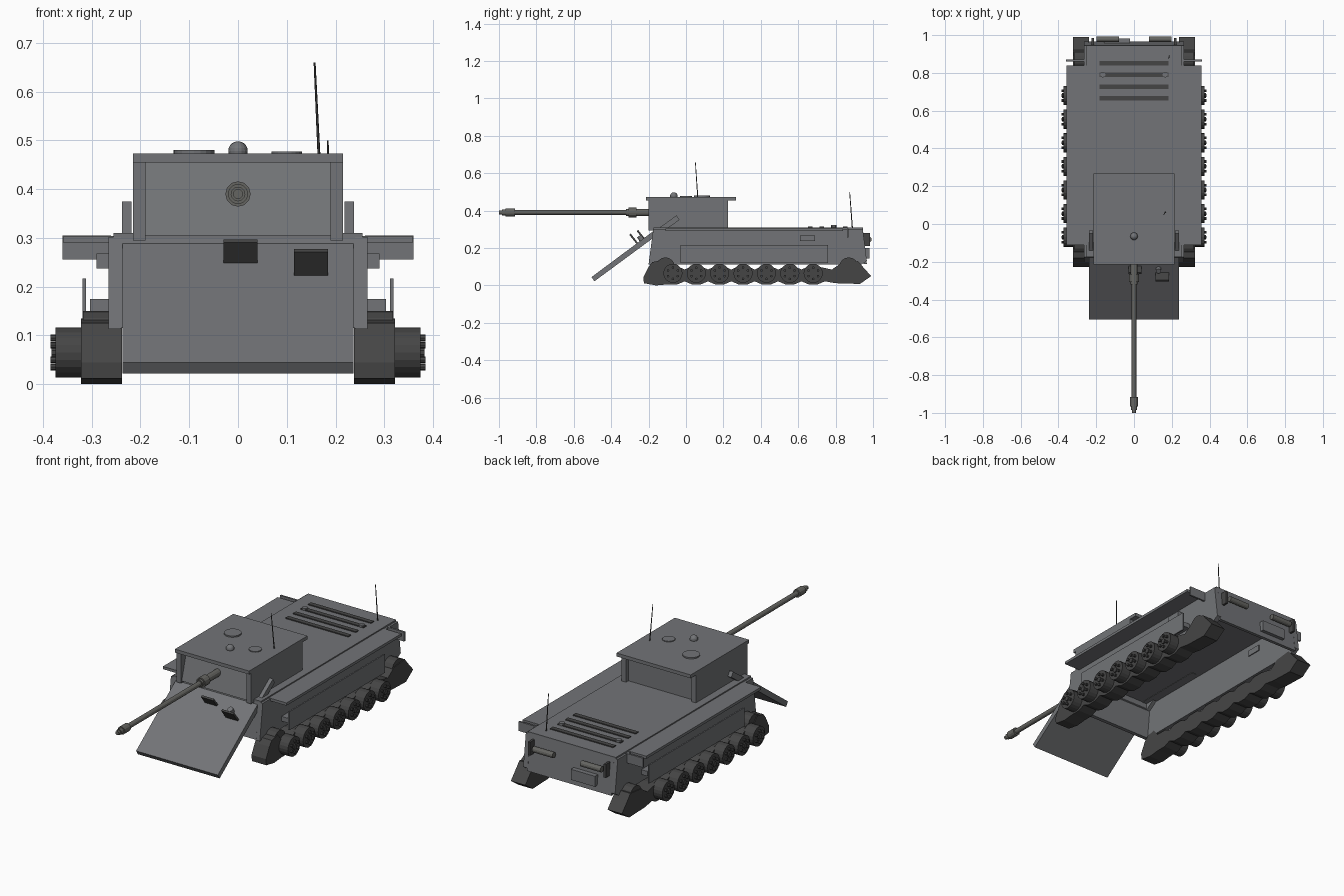
import bpy, bmesh, math
from mathutils import Vector, Matrix

if "Cube" in bpy.data.objects:
    bpy.data.objects.remove(bpy.data.objects["Cube"])


def material(name, v):
    m = bpy.data.materials.new(name)
    m.diffuse_color = (*v, 1)
    m.use_nodes = True
    m.node_tree.nodes["Principled BSDF"].inputs["Base Color"].default_value = m.diffuse_color
    return m


DARK = material("dark_rubber", (0.06, 0.06, 0.06))
STEEL = material("gun_steel", (0.13, 0.13, 0.12))
ARMOUR = material("armour_grey", (0.17, 0.175, 0.185))


def finish(name, bm, mat=ARMOUR):
    bmesh.ops.recalc_face_normals(bm, faces=bm.faces)
    me = bpy.data.meshes.new(name)
    bm.to_mesh(me)
    bm.free()
    me.materials.append(mat)
    ob = bpy.data.objects.new(name, me)
    bpy.context.collection.objects.link(ob)
    return ob


def box(name, x, y, z, mat=ARMOUR, tilt=0):
    """Box from three (min, max) ranges, tilted about x through its centre."""
    bm = bmesh.new()
    size = [r[1] - r[0] for r in (x, y, z)]
    mid = Vector([(r[0] + r[1]) / 2 for r in (x, y, z)])
    m = Matrix.Translation(mid) @ Matrix.Rotation(tilt, 4, 'X') @ Matrix.Diagonal((*size, 1))
    bmesh.ops.create_cube(bm, size=1, matrix=m)
    return finish(name, bm, mat)


def prism(name, profile, x0, x1, mat=ARMOUR):
    """Side profile (y, z) extruded along x."""
    bm = bmesh.new()
    f = bm.faces.new([bm.verts.new((x0, y, z)) for y, z in profile])
    new = bmesh.ops.extrude_face_region(bm, geom=[f])['geom']
    bmesh.ops.translate(bm, vec=(x1 - x0, 0, 0),
                        verts=[v for v in new if isinstance(v, bmesh.types.BMVert)])
    return finish(name, bm, mat)


def add_rod(bm, a, b, r, n=12, r2=None):
    a, b = Vector(a), Vector(b)
    d = b - a
    m = Matrix.Translation((a + b) / 2) @ d.to_track_quat('Z', 'Y').to_matrix().to_4x4()
    bmesh.ops.create_cone(bm, cap_ends=True, segments=n, radius1=r,
                          radius2=r if r2 is None else r2, depth=d.length, matrix=m)


def rod(name, a, b, r, n=12, mat=ARMOUR, r2=None):
    bm = bmesh.new()
    add_rod(bm, a, b, r, n, r2)
    return finish(name, bm, mat)


def mirrored(ob):
    """Mirror a part across x = 0."""
    m = ob.modifiers.new("mirror", 'MIRROR')
    m.use_axis = (True, False, False)
    return ob


# Hull shell, open underneath
prism("hull_deck", [(-.175, .297), (-.175, .31), (.945, .31), (.945, .297)], -.255, .255)
mirrored(prism("hull_side", [(-.175, .302), (.945, .302), (.967, .13), (.94, .113), (-.2, .113)], .24, .266))
prism("hull_front", [(-.175, .30), (-.16, .30), (-.18, .115), (-.2, .115)], -.245, .245)
prism("hull_rear", [(.945, .305), (.93, .305), (.95, .115), (.967, .115)], -.245, .245)

# Sloping front plate, its struts and two tilted vision plates
prism("glacis_plate", [(-.505, .045), (-.49, .022), (-.16, .265), (-.175, .29)], -.237, .237)
mirrored(prism("plate_strut", [(-.175, .285), (-.16, .262), (-.035, .35), (-.05, .375)], .218, .238))
for i, (x, y, z) in enumerate([(.005, -.235, .262), (.15, -.275, .243)]):
    box(f"vision_plate_{i}", (x - .035, x + .035), (y - .005, y + .005),
        (z - .04, z + .04), DARK, math.radians(38))
rod("plate_knob", (.13, -.225, .225), (.13, -.25, .265), .014)

# Fenders, flaps, skirts and the rail above the wheels
mirrored(box("fender", (.25, .358), (-.11, .84), (.29, .304)))
mirrored(box("mud_flap", (.26, .36), (.86, .87), (.256, .305)))
mirrored(box("side_skirt", (.312, .319), (-.03, .76), (.12, .217)))
mirrored(box("wheel_rail", (.26, .303), (-.02, .75), (.15, .175)))
mirrored(box("side_stowage", (.235, .29), (.61, .69), (.237, .268)))

# Tracks with a wavy lower run
wheel_y = [-.07 + .125 * i for i in range(7)]
low = [(-.225, .012), (-.16, 0)]
for y in wheel_y:
    low += [(y - .025, .006), (y + .025, .006), (y + .0625, .022)]
low += [(.80, .012), (.93, .008), (.99, .05)]
high = [(.945, .1), (.92, .13), (.83, .12), (.78, .085)]
for y in reversed(wheel_y):
    high += [(y + .03, .1), (y - .03, .1), (y - .0625, .085)]
high = high[:-1] + [(-.13, .135), (-.18, .125), (-.2, .1), (-.228, .045)]
mirrored(prism("track", low + high, .238, .322, DARK))
for name, y in (("front_sprocket", -.11), ("rear_sprocket", .87)):
    mirrored(rod(name, (.25, y, .1), (.318, y, .1), .05, 16, DARK))

# Road wheels: tyre, hub and ring of bolts
for i, y in enumerate(wheel_y):
    bm = bmesh.new()
    add_rod(bm, (.315, y, .065), (.374, y, .065), .051, 20)
    add_rod(bm, (.37, y, .065), (.382, y, .065), .013, 10)
    for k in range(6):
        a = k * math.pi / 3
        c = (y + .03 * math.sin(a), .065 + .03 * math.cos(a))
        add_rod(bm, (.37, *c), (.384, *c), .007, 8)
    mirrored(finish(f"road_wheel_{i}", bm, DARK))

# Turret: side walls stand proud of the front and rear walls
mirrored(box("turret_side", (.19, .215), (-.2, .225), (.295, .46)))
prism("turret_front", [(-.195, .305), (-.15, .46), (-.13, .46), (-.17, .305)], -.195, .195)
box("turret_rear", (-.195, .195), (.185, .205), (.3, .46))
box("turret_roof", (-.215, .215), (-.215, .268), (.455, .473))
rod("commander_hatch", (-.09, .085, .47), (-.09, .085, .48), .042, 20)
rod("loader_hatch", (.1, 0, .47), (.1, 0, .477), .031, 20)
bm = bmesh.new()
bmesh.ops.create_uvsphere(bm, u_segments=16, v_segments=10, radius=.02,
                          matrix=Matrix.Translation((0, -.065, .478)))
finish("sight_dome", bm)

# Gun, built along -y
for name, y0, y1, r in [("gun_sleeve", -.14, -.32, .019), ("gun_collar", -.265, -.308, .026),
                        ("gun_barrel", -.3, -.93, .013), ("muzzle_brake", -.915, -.965, .021),
                        ("muzzle_neck", -.96, -.985, .015), ("muzzle_tip", -.98, -1.0, .01)]:
    rod(name, (0, y0, .39), (0, y1, .39), r, 12, STEEL)

# Antennas
rod("turret_antenna", (.166, .063, .47), (.157, .05, .66), .003, 6, DARK, .002)
rod("rear_antenna", (.187, .89, .3), (.184, .875, .5), .003, 6, DARK, .002)

# Engine grilles and lifting knobs
for i, y in enumerate([.665, .727, .79, .852]):
    box(f"engine_grille_{i}", (-.182, .182), (y - .012, y + .012), (.305, .315), DARK)
mirrored(rod("lifting_knob", (.165, .79, .305), (.165, .79, .322), .014))

# Rear fittings
mirrored(rod("rear_canister", (.08, .978, .245), (.198, .978, .245), .015, 12, STEEL))
mirrored(box("rear_post", (.213, .225), (.945, .985), (.21, .28), DARK))
box("rear_box", (-.16, -.02), (.95, .982), (.145, .2))
